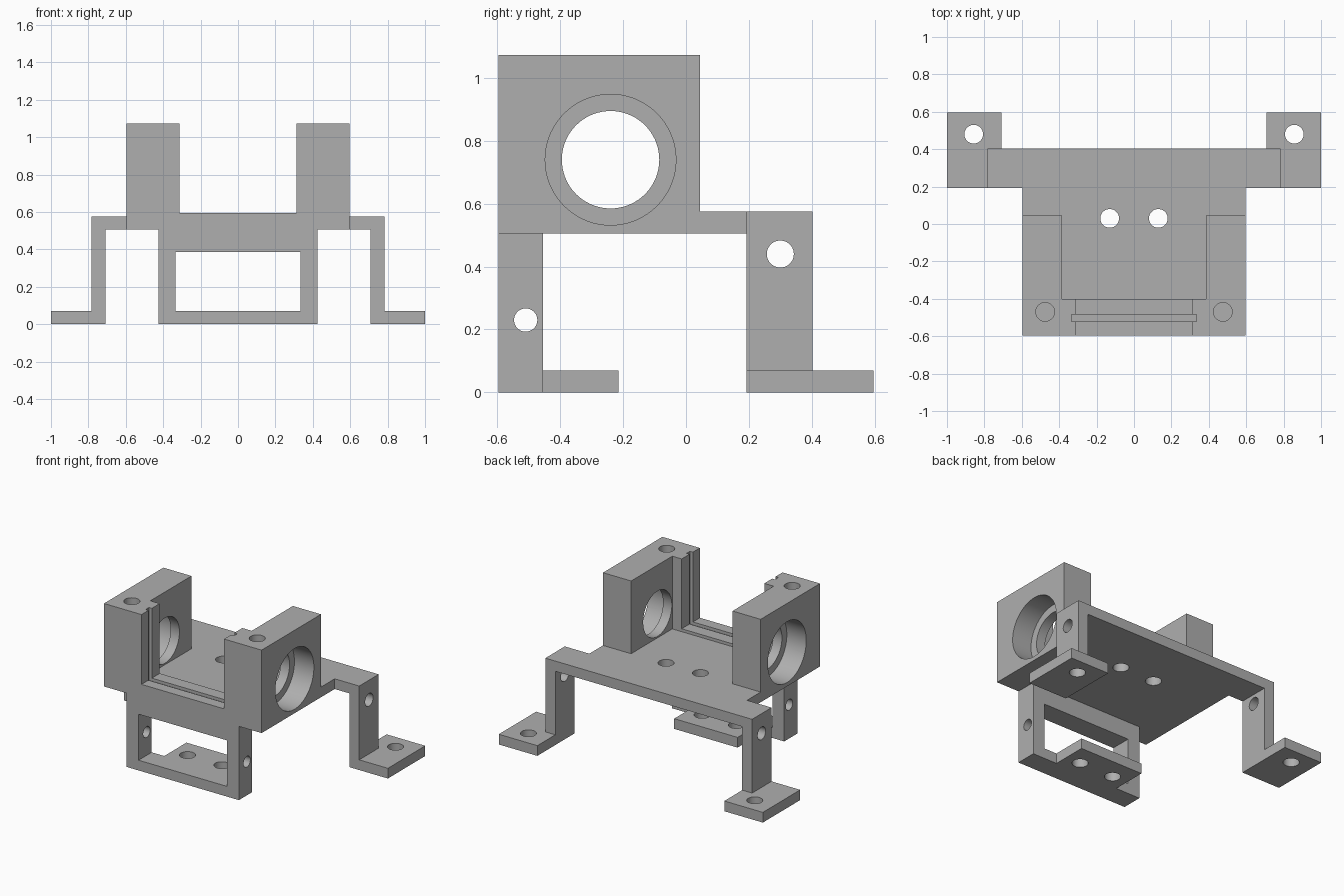
import bpy, bmesh, math
from mathutils import Matrix, Vector

if "Cube" in bpy.data.objects:
    bpy.data.objects.remove(bpy.data.objects["Cube"], do_unlink=True)

GREY = (0.43, 0.43, 0.43, 1)
grey = bpy.data.materials.new("plain grey")
grey.use_nodes = True
grey.diffuse_color = GREY
grey.node_tree.nodes["Principled BSDF"].inputs["Base Color"].default_value = GREY


def finish(name, bm):
    bmesh.ops.recalc_face_normals(bm, faces=bm.faces[:])
    mesh = bpy.data.meshes.new(name)
    bm.to_mesh(mesh)
    bm.free()
    mesh.materials.append(grey)
    obj = bpy.data.objects.new(name, mesh)
    bpy.context.collection.objects.link(obj)
    return obj


def prism(name, outline, z0, z1):
    """Extrude an XY outline from z0 up to z1."""
    bm = bmesh.new()
    face = bm.faces.new([bm.verts.new((x, y, z0)) for x, y in outline])
    ext = bmesh.ops.extrude_face_region(bm, geom=[face])
    verts = [v for v in ext["geom"] if isinstance(v, bmesh.types.BMVert)]
    bmesh.ops.translate(bm, verts=verts, vec=(0, 0, z1 - z0))
    return finish(name, bm)


def block(name, x, y, z):
    x0, x1 = sorted(x)
    return prism(name, [(x0, y[0]), (x1, y[0]), (x1, y[1]), (x0, y[1])], *z)


def cut(part, cutter):
    mod = part.modifiers.new("cut", 'BOOLEAN')
    mod.operation = 'DIFFERENCE'
    mod.solver = 'EXACT'
    mod.object = cutter
    bpy.context.view_layer.objects.active = part
    bpy.ops.object.modifier_apply(modifier=mod.name)
    bpy.data.objects.remove(cutter, do_unlink=True)


def drill(part, axis, centre, radius, length, sides=48):
    """Cut a round hole along the x or z axis."""
    bm = bmesh.new()
    turn = Matrix.Rotation(math.pi / 2, 4, 'Y') if axis == 'X' else Matrix()
    bmesh.ops.create_cone(bm, cap_ends=True, segments=sides, radius1=radius,
                          radius2=radius, depth=length,
                          matrix=Matrix.Translation(Vector(centre)) @ turn)
    cut(part, finish("hole_cutter", bm))


# Main dimensions
FRONT, DECK_LOW, DECK_TOP, FOOT, TOP = -0.597, 0.505, 0.575, 0.07, 1.073
ARM_Y = (0.193, 0.403)
BORE_Y, BORE_Z = -0.24, 0.74
parts = []

# Deck with two rear arms
half = [(0.597, FRONT), (0.597, ARM_Y[0]), (0.783, ARM_Y[0]), (0.783, ARM_Y[1])]
deck = prism("deck", half + [(-x, y) for x, y in reversed(half)], DECK_LOW, DECK_TOP)
parts.append(deck)

for side, label in ((1, "left"), (-1, "right")):
    drill(deck, 'Z', (side * 0.13, 0.03, 0.54), 0.05, 0.3)

    # Bearing tower with a slot for a sliding panel
    outline = [(0.597, FRONT), (0.313, FRONT), (0.313, -0.522), (0.335, -0.522),
               (0.335, -0.485), (0.313, -0.485), (0.313, -0.4), (0.384, -0.4),
               (0.384, 0.045), (0.597, 0.045)]
    tower = prism(label + "_tower", [(side * x, y) for x, y in outline], DECK_TOP, TOP)
    drill(tower, 'Z', (side * 0.475, -0.47, TOP), 0.05, 0.32)
    drill(tower, 'X', (side * 0.49, BORE_Y, BORE_Z), 0.155, 0.5, 72)
    for part in (tower, deck):
        drill(part, 'X', (side * 0.6, BORE_Y, BORE_Z), 0.208, 0.3, 72)

    # Rear leg and its foot
    leg = block(label + "_rear_leg", (side * 0.708, side * 0.783), ARM_Y, (FOOT, DECK_LOW))
    drill(leg, 'X', (side * 0.745, 0.3, 0.44), 0.043, 0.3)
    foot = block(label + "_rear_foot", (side * 0.708, side), (ARM_Y[0], 0.597), (0, FOOT))
    drill(foot, 'Z', (side * 0.857, 0.48, 0.035), 0.05, 0.3)
    parts += [tower, leg, foot]

# Raised front sill, split by the panel slot
for name, y in (("front_sill", (FRONT, -0.522)), ("back_sill", (-0.485, -0.4))):
    parts.append(block(name, (-0.313, 0.313), y, (DECK_TOP, 0.595)))

# Front frame with a rectangular window and side holes
frame = block("front_frame", (-0.425, 0.425), (FRONT, -0.455), (0, DECK_LOW))
cut(frame, block("window_cutter", (-0.335, 0.335), (-0.8, -0.3), (FOOT, 0.385)))
drill(frame, 'X', (0, -0.51, 0.23), 0.037, 2)

# Front foot
front_foot = block("front_foot", (-0.24, 0.24), (-0.455, -0.215), (0, FOOT))
for side in (1, -1):
    drill(front_foot, 'Z', (side * 0.13, -0.36, 0.035), 0.05, 0.3)
parts += [frame, front_foot]

# Smooth the round holes, keep corners sharp
bpy.ops.object.select_all(action='DESELECT')
for part in parts:
    part.select_set(True)
bpy.context.view_layer.objects.active = deck
bpy.ops.object.shade_smooth_by_angle(angle=math.radians(30))
